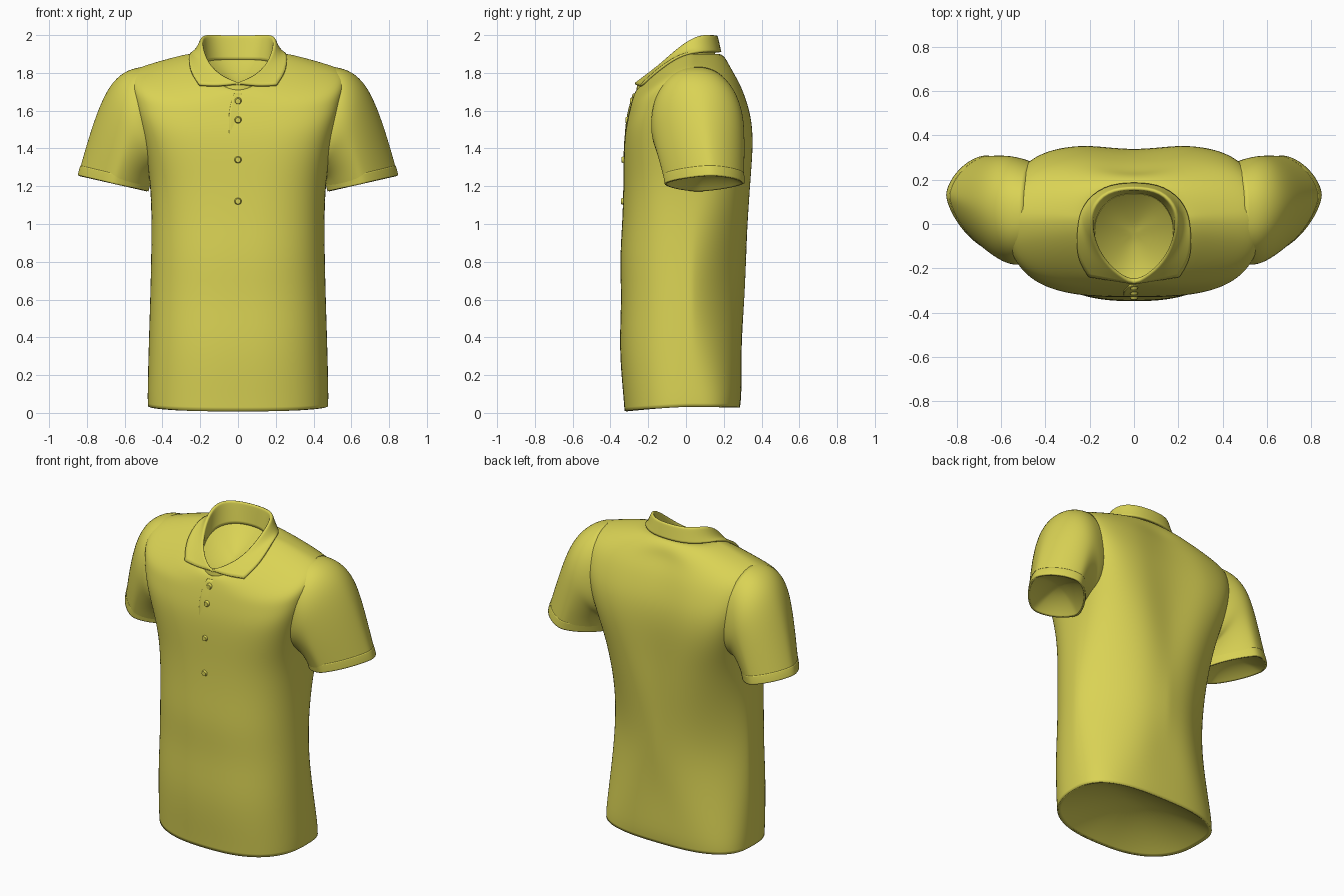
import bpy, bmesh
from math import sin, cos, pi, exp, copysign
from mathutils import Vector, Matrix
from mathutils.bvhtree import BVHTree

cube = bpy.data.objects.get("Cube")
if cube:
    bpy.data.objects.remove(cube)

COLOUR = (0.70, 0.65, 0.09, 1)
fabric = bpy.data.materials.new("olive yellow fabric")
fabric.use_nodes = True
fabric.diffuse_color = COLOUR
fabric.node_tree.nodes["Principled BSDF"].inputs["Base Color"].default_value = COLOUR


def add_object(name, bm):
    mesh = bpy.data.meshes.new(name)
    bm.to_mesh(mesh)
    bm.free()
    mesh.materials.append(fabric)
    mesh.shade_smooth()
    ob = bpy.data.objects.new(name, mesh)
    bpy.context.collection.objects.link(ob)
    return ob


def loft(rows, closed):
    """Skin a grid of points with quads; closed rows form a tube."""
    bm = bmesh.new()
    grid = [[bm.verts.new(p) for p in row] for row in rows]
    n = len(rows[0])
    for low, high in zip(grid, grid[1:]):
        for c in range(n if closed else n - 1):
            d = (c + 1) % n
            bm.faces.new((low[c], low[d], high[d], high[c]))
    bmesh.ops.remove_doubles(bm, verts=bm.verts, dist=0.0001)
    return bm


def cloth(ob, mirror=False, thickness=0.012):
    """Mirror, smooth and thicken a sheet."""
    if mirror:
        ob.modifiers.new("mirror", "MIRROR")
    sub = ob.modifiers.new("smooth", "SUBSURF")
    sub.levels = sub.render_levels = 2
    sub.boundary_smooth = "PRESERVE_CORNERS"
    solid = ob.modifiers.new("thickness", "SOLIDIFY")
    solid.thickness = thickness
    solid.offset = 0


def between(a, b, t):
    return [Vector(p).lerp(Vector(q), t) for p, q in zip(a, b)]


def dish(rim, centre, depth):
    """Rows from a rim to its centre, sunk by a rounded depth."""
    rows = []
    for t in (0, 0.15, 0.4, 0.7, 1):
        sink = Vector(depth) * (1 - (1 - t) ** 2)
        rows.append([p + sink for p in between(rim, [centre] * len(rim), t)])
    return rows


def power(v, e):
    return copysign(abs(v) ** e, v)


# Torso rings: side z, front z, back z, half width, front y, back y,
# front squareness, back squareness
TORSO = [
    (0.035, 0.010, 0.030, 0.472, -0.320, 0.280, 2.5, 2.8),
    (0.10, 0.09, 0.10, 0.474, -0.326, 0.290, 2.5, 2.6),
    (0.35, 0.35, 0.35, 0.468, -0.350, 0.313, 2.5, 1.8),
    (0.60, 0.60, 0.60, 0.460, -0.335, 0.332, 2.5, 1.45),
    (0.80, 0.80, 0.80, 0.455, -0.346, 0.340, 2.5, 1.55),
    (1.00, 1.00, 1.00, 0.452, -0.332, 0.347, 2.6, 1.9),
    (1.20, 1.18, 1.20, 0.457, -0.326, 0.350, 2.8, 2.6),
    (1.35, 1.31, 1.33, 0.480, -0.326, 0.354, 3.1, 3.3),
    (1.50, 1.42, 1.45, 0.510, -0.324, 0.356, 3.4, 3.9),
    (1.65, 1.50, 1.56, 0.540, -0.316, 0.346, 3.5, 4.0),
    (1.75, 1.57, 1.66, 0.562, -0.302, 0.318, 3.2, 3.6),
    (1.81, 1.62, 1.74, 0.570, -0.290, 0.288, 3.0, 3.0),
    (1.84, 1.655, 1.81, 0.480, -0.280, 0.252, 2.6, 2.6),
    (1.872, 1.685, 1.865, 0.360, -0.270, 0.215, 2.4, 2.4),
    (1.90, 1.705, 1.90, 0.250, -0.260, 0.180, 2.2, 2.2),
    (1.89, 1.71, 1.89, 0.200, -0.250, 0.155, 2.1, 2.1),
]
SEGMENTS = 48
MID_Y = 0.02


def torso_ring(zs, zf, zb, half, yf, yb, pf, pb):
    ring = []
    for i in range(SEGMENTS):
        a = 2 * pi * i / SEGMENTS
        p, y_end, z_end = (pb, yb, zb) if sin(a) > 0 else (pf, yf, zf)
        x, s = half * power(cos(a), 2 / p), abs(sin(a)) ** (2 / p)
        y = MID_Y + s * (y_end - MID_Y)
        if sin(a) > 0 and 0.3 < zs < 1.85:
            y -= 0.028 * exp(-(x / 0.14) ** 2)   # spine hollow
        ring.append(Vector((x, y, zs + (z_end - zs) * s ** 1.4)))
    return ring


torso_rings = [torso_ring(*r) for r in TORSO]
torso = add_object("torso", loft(torso_rings, True))
cloth(torso)
bpy.context.view_layer.update()
body = BVHTree.FromObject(torso, bpy.context.evaluated_depsgraph_get())

# Domed lining inside the hem
hem = dish(torso_rings[0], (0, 0, 0.03), (0, 0, 0.12))
cloth(add_object("hem_lining", loft(hem[::-1], True)), thickness=0.006)


# Sleeve rings: outer x, z, inner x, z, front y, back y, roundness, outer edge set back
def sleeve_ring(ox, oz, ix, iz, yf, yb, e, back):
    outer, inner = Vector((ox, back, oz)), Vector((ix, -back, iz))
    centre = (outer + inner) / 2 + Vector((0, (yf + yb) / 2, 0))
    across, along = (outer - inner) / 2, Vector((0, (yf - yb) / 2, 0))
    angles = [2 * pi * i / 32 for i in range(32)]
    return [centre + across * power(cos(a), e) + along * power(sin(a), e)
            for a in angles]


SLEEVE = [
    (0.50, 1.828, 0.40, 1.28, -0.16, 0.270, 0.90, 0),
    (0.58, 1.815, 0.44, 1.27, -0.182, 0.292, 0.90, 0),
    (0.66, 1.755, 0.45, 1.265, -0.178, 0.302, 1.0, 0.01),
    (0.72, 1.645, 0.45, 1.255, -0.163, 0.304, 1.10, 0.018),
    (0.77, 1.505, 0.455, 1.245, -0.145, 0.304, 1.20, 0.024),
    (0.81, 1.372, 0.465, 1.225, -0.125, 0.303, 1.27, 0.03),
    (0.840, 1.262, 0.48, 1.18, -0.106, 0.302, 1.31, 0.034),
]
CUFF = [
    (0.830, 1.308, 0.465, 1.222, -0.116, 0.303, 1.30, 0.032),
    (0.838, 1.285, 0.472, 1.198, -0.112, 0.304, 1.30, 0.033),
    (0.844, 1.257, 0.478, 1.174, -0.108, 0.304, 1.30, 0.034),
]
for name, table in (("sleeves", SLEEVE), ("sleeve_cuffs", CUFF)):
    rings = [sleeve_ring(*r) for r in table]
    cloth(add_object(name, loft(rings, True)), mirror=True)

# Shallow linings inside the sleeve openings, from the last cuff ring
opening = sum(rings[-1], Vector()) / len(rings[-1])
lining = dish(rings[-1], opening, (-0.02, 0, 0.07))
cloth(add_object("sleeve_linings", loft(lining, True)), mirror=True, thickness=0.006)

# Collar: half curves from the centre back round to the front
FOLD = [(0, 0.165, 2.0), (0.125, 0.15, 2.0), (0.193, 0.07, 2.008), (0.194, -0.03, 1.945),
        (0.16, -0.13, 1.85), (0.09, -0.215, 1.785), (0, -0.268, 1.745)]
EDGE = [(0, 0.185, 1.91), (0.14, 0.17, 1.91), (0.235, 0.08, 1.885), (0.256, -0.02, 1.84),
        (0.26, -0.09, 1.785), (0.25, -0.165, 1.735), (0.205, -0.235, 1.695)]
STAND = [(0, 0.15, 1.87), (0.11, 0.13, 1.87), (0.18, 0.04, 1.86), (0.19, -0.05, 1.82),
         (0.16, -0.15, 1.77), (0.09, -0.23, 1.72), (0, -0.268, 1.70)]


def lay_on_body(points):
    """Keep the flap just above the shoulders."""
    for p in points:
        hit = body.ray_cast(Vector((p.x, p.y, 3)), Vector((0, 0, -1)))[0]
        if hit:
            p.z = max(p.z, hit.z + 0.012)
    return points


collar_rows = [between(STAND, FOLD, 0), between(STAND, FOLD, 0.5), between(STAND, FOLD, 0.95),
               between(FOLD, EDGE, 0.06), lay_on_body(between(FOLD, EDGE, 0.5)),
               lay_on_body(between(FOLD, EDGE, 1))]
cloth(add_object("collar", loft(collar_rows, False)), mirror=True, thickness=0.014)

# Lining closing the neck below the stand
neck = dish(STAND, (0, -0.04, 1.79), (0, 0, -0.06))
cloth(add_object("neck_lining", loft(neck[::-1], False)), mirror=True, thickness=0.006)


def front_point(x, z, lift):
    hit = body.ray_cast(Vector((x, -1, z)), Vector((0, 1, 0)))[0]
    return hit - Vector((0, lift, 0))


# Overlapping placket below the neck, sinking into the chest on its +x edge and bottom
placket = []
for z, left, lift in ((1.44, -0.045, -0.006), (1.54, -0.05, 0.002),
                      (1.62, -0.045, 0.003), (1.69, -0.02, 0.003)):
    placket.append([front_point(left + (0.03 - left) * t, z, lift - 0.011 * t)
                    for t in (0, 0.5, 1)])
cloth(add_object("placket", loft(placket, False)), thickness=0.01)

# Buttons down the front
bm = bmesh.new()
for x, z in ((0, 1.65), (0, 1.55), (0, 1.34), (0, 1.12)):
    place = Matrix.Translation(front_point(x, z, 0.003)) @ Matrix.Rotation(pi / 2, 4, "X")
    bmesh.ops.create_cone(bm, cap_ends=True, segments=20, radius1=0.02, radius2=0.014,
                          depth=0.014, matrix=place)
buttons = add_object("buttons", bm)
bpy.ops.object.select_all(action="DESELECT")
bpy.context.view_layer.objects.active = buttons
buttons.select_set(True)
bpy.ops.object.shade_smooth_by_angle()
